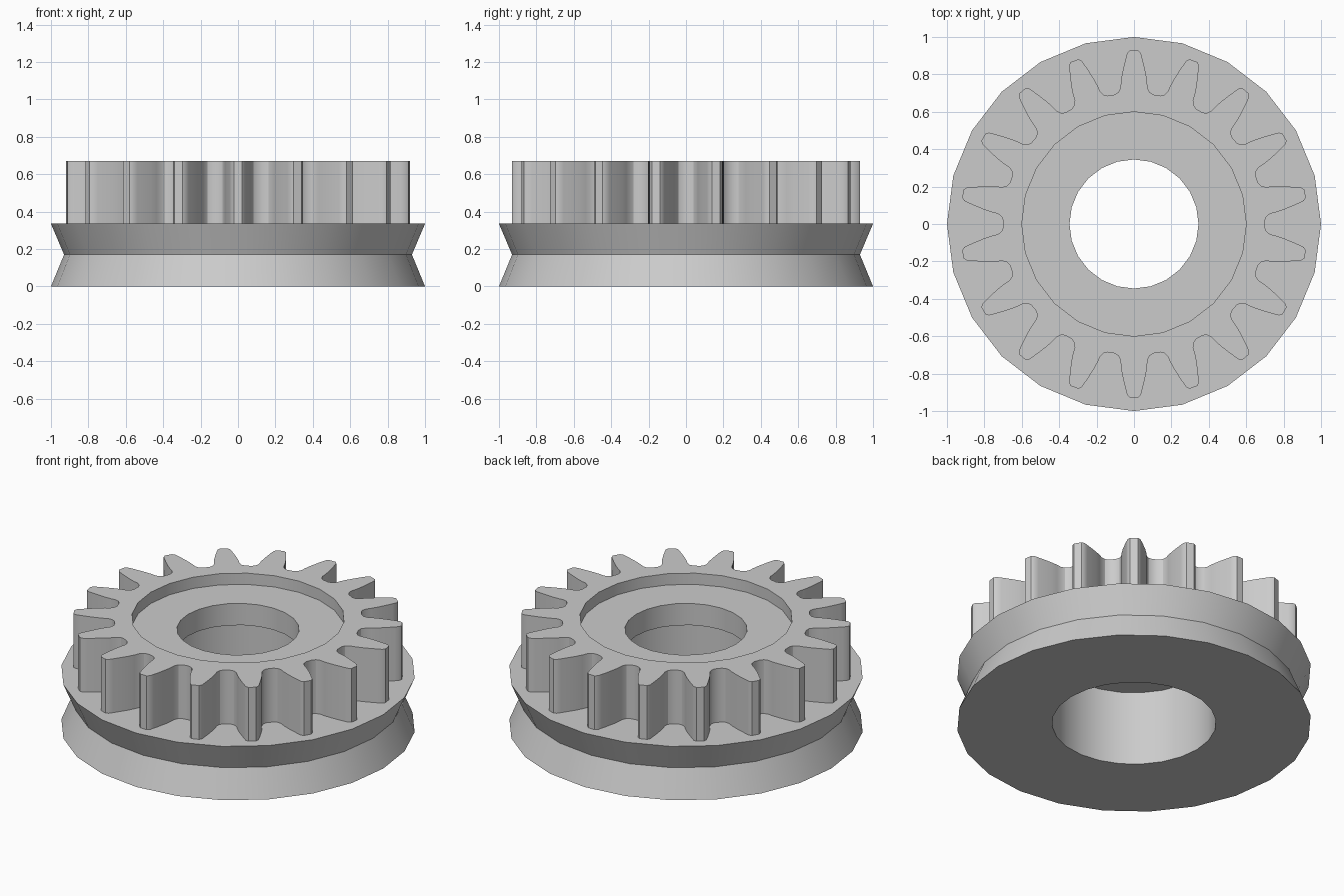
import bpy, bmesh
from math import sin, cos, pi, radians

cube = bpy.data.objects.get("Cube")
if cube:
    bpy.data.objects.remove(cube)

SIDES, TEETH = 24, 18
DECK, TOP = 0.335, 0.67          # pulley deck and gear top heights

# Flat grey material
mat = bpy.data.materials.new("plain grey")
mat.use_nodes = True
grey = (0.6, 0.6, 0.6, 1)
mat.diffuse_color = grey
mat.node_tree.nodes["Principled BSDF"].inputs["Base Color"].default_value = grey

bm = bmesh.new()


def ring(radius, z):
    """Closed circle of vertices at one height."""
    return [bm.verts.new((radius * cos(2 * pi * i / SIDES),
                          radius * sin(2 * pi * i / SIDES), z))
            for i in range(SIDES)]


def bridge(a, b):
    """Quad wall between two loops of equal length."""
    n = len(a)
    for i in range(n):
        j = (i + 1) % n
        bm.faces.new((a[i], a[j], b[j], b[i]))


def loop_edges(loop):
    return [bm.edges.get((v, loop[i - 1])) for i, v in enumerate(loop)]


def fill_between(a, b):
    """Flat face between an outer and an inner loop."""
    bmesh.ops.triangle_fill(bm, use_beauty=True, use_dissolve=False,
                            edges=loop_edges(a) + loop_edges(b))


# Turned body: recess, stepped bore, base, grooved rim
profile = [(0.6, TOP), (0.6, 0.6), (0.345, 0.6), (0.345, 0.465),
           (0.463, 0.465), (0.463, 0), (1, 0), (0.93, 0.17), (1, DECK)]
rings = [ring(r, z) for r, z in profile]
for lower, upper in zip(rings, rings[1:]):
    bridge(lower, upper)

# Half tooth from root to tip: distance from axis, half width
flank = [(0.692, 0.102), (0.705, 0.083), (0.728, 0.072), (0.76, 0.070),
         (0.80, 0.064), (0.85, 0.053), (0.89, 0.043), (0.915, 0.036),
         (0.929, 0.022)]
tooth = [(r, -w) for r, w in flank] + [(r, w) for r, w in reversed(flank)]


def gear_loop(z):
    loop = []
    for t in range(TEETH):
        a = radians(90) + 2 * pi * t / TEETH
        for r, w in tooth:
            loop.append(bm.verts.new((r * cos(a) - w * sin(a),
                                      r * sin(a) + w * cos(a), z)))
    return loop


# Toothed wall, joined to the rim deck below and the recess edge above
gear_base, gear_top = gear_loop(DECK), gear_loop(TOP)
bridge(gear_base, gear_top)
fill_between(rings[-1], gear_base)
fill_between(gear_top, rings[0])
bmesh.ops.recalc_face_normals(bm, faces=bm.faces)

mesh = bpy.data.meshes.new("geared_pulley")
bm.to_mesh(mesh)
bm.free()
mesh.materials.append(mat)
pulley = bpy.data.objects.new("geared_pulley", mesh)
bpy.context.collection.objects.link(pulley)

# Smooth walls with crisp rims
bpy.ops.object.select_all(action='DESELECT')
pulley.select_set(True)
bpy.context.view_layer.objects.active = pulley
bpy.ops.object.shade_smooth_by_angle(angle=radians(30))
